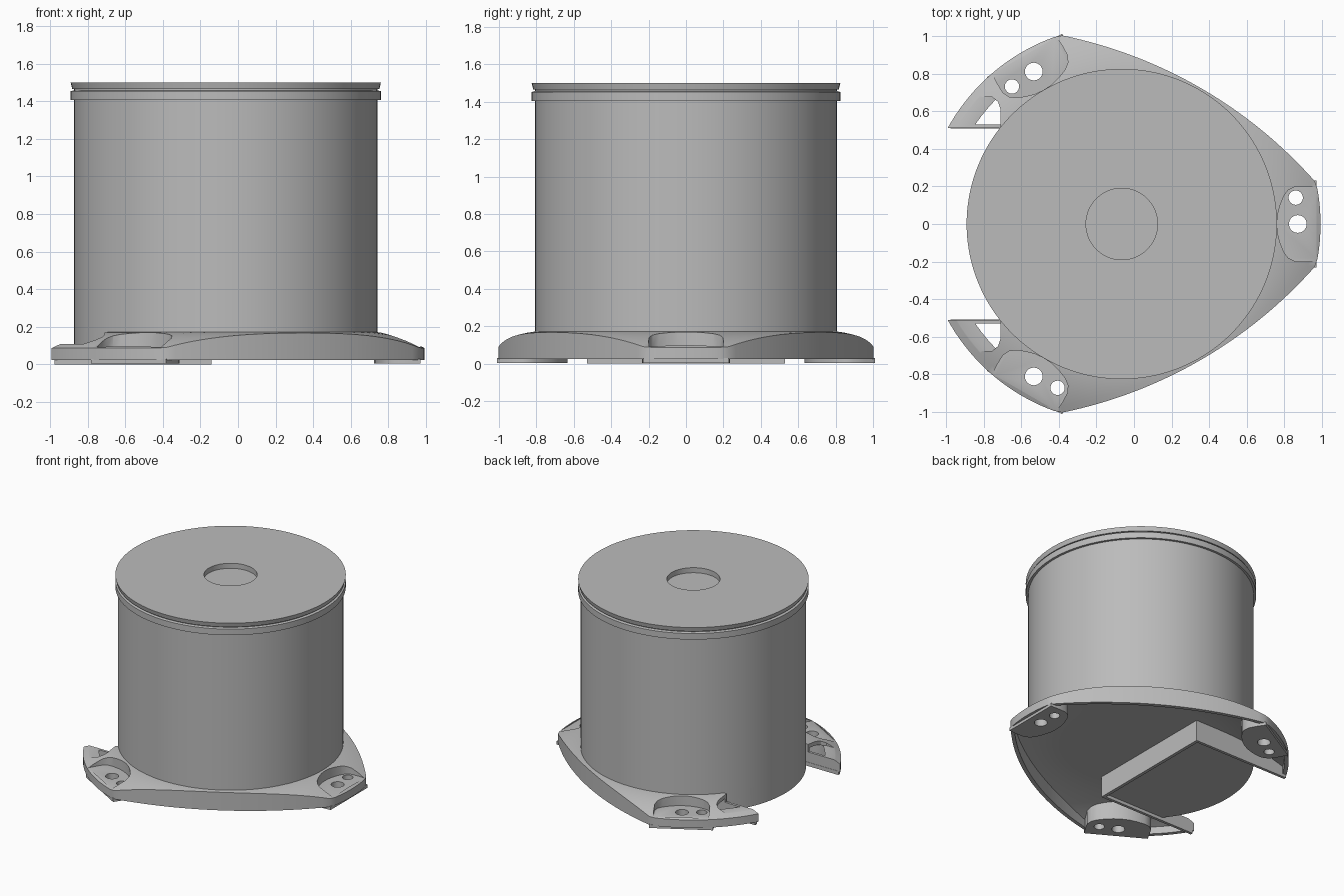
import bpy, bmesh
from math import sin, cos, pi, sqrt, radians

if "Cube" in bpy.data.objects:
    bpy.data.objects.remove(bpy.data.objects["Cube"], do_unlink=True)

CX = -0.065          # axis of the housing
SEG = 144
LOBE_R = 1.057       # outer radius of the mounting lobes

metal = bpy.data.materials.new("plain grey")
metal.use_nodes = True
metal.diffuse_color = (0.5, 0.5, 0.5, 1)
metal.node_tree.nodes["Principled BSDF"].inputs["Base Color"].default_value = (0.5, 0.5, 0.5, 1)


def make(name, bm):
    bmesh.ops.recalc_face_normals(bm, faces=bm.faces)
    mesh = bpy.data.meshes.new(name)
    bm.to_mesh(mesh)
    bm.free()
    mesh.materials.append(metal)
    ob = bpy.data.objects.new(name, mesh)
    ob.location.x = CX
    bpy.context.collection.objects.link(ob)
    return ob


def prism(name, pts, z0, z1, turn=0):
    """Upright extrusion of an outline, turned about the housing axis."""
    bm = bmesh.new()
    c, s = cos(turn), sin(turn)
    low, top = [[bm.verts.new((x * c - y * s, x * s + y * c, z)) for x, y in pts] for z in (z0, z1)]
    bm.faces.new(low[::-1])
    bm.faces.new(top)
    n = len(pts)
    for i in range(n):
        j = (i + 1) % n
        bm.faces.new((low[i], low[j], top[j], top[i]))
    return make(name, bm)


def box(name, x0, x1, y0, y1, z0, z1):
    return prism(name, [(x0, y0), (x1, y0), (x1, y1), (x0, y1)], z0, z1)


def circle(r, x=0, y=0, n=32):
    return [(x + r * cos(2 * pi * i / n), y + r * sin(2 * pi * i / n)) for i in range(n)]


def rings_solid(name, rings):
    """Closed skin over a stack of rings, ends closed with fans."""
    bm = bmesh.new()
    loops = [[bm.verts.new(p) for p in ring] for ring in rings]
    for a, b in zip(loops, loops[1:]):
        for i in range(SEG):
            j = (i + 1) % SEG
            bm.faces.new((a[i], a[j], b[j], b[i]))
    bm.faces.new(loops[0])
    bm.faces.new(loops[-1])
    return make(name, bm)


def lathe(name, profile):
    return rings_solid(name, [[(x, y, z) for x, y in circle(r, n=SEG)] for r, z in profile])


def outline(a):
    """Flange radius at an angle: round lobes joined by two bowed sides."""
    c, rho = -1.614, 2.45
    best = LOBE_R
    for side in (radians(60), radians(-60)):
        d = a - side
        best = min(best, c * cos(d) + sqrt(rho ** 2 - (c * sin(d)) ** 2))
    return best


def domed(name, inset, z0, height, steps=28):
    """Solid over the flange outline with a height that depends on radius."""
    angles = [2 * pi * i / SEG for i in range(SEG)]
    rim = [outline(a) - inset for a in angles]
    rings = [[(r * cos(a), r * sin(a), z0) for a, r in zip(angles, rim)]]
    for k in range(steps, 0, -1):
        t = k / steps
        rings.append([(r * t * cos(a), r * t * sin(a), height(r * t)) for a, r in zip(angles, rim)])
    return rings_solid(name, rings)


def cut(ob, cutters):
    bpy.context.view_layer.objects.active = ob
    for cutter in cutters:
        mod = ob.modifiers.new("cut", "BOOLEAN")
        mod.operation = "DIFFERENCE"
        mod.solver = "EXACT"
        mod.object = cutter
        bpy.ops.object.modifier_apply(modifier=mod.name)


def drop(obs):
    for ob in obs:
        bpy.data.objects.remove(ob, do_unlink=True)


# Rounded seat outline of one mounting lobe
half = [(0.825, 0.0), (0.829, 0.05), (0.842, 0.1), (0.862, 0.15), (0.885, 0.18),
        (0.92, 0.198), (0.98, 0.2), (1.035, 0.197)]
seat = half + [(x, -y) for x, y in half[:0:-1]]
wide_seat = [(1.035 + (x - 1.035) * 1.17, y * 1.17) for x, y in seat]
turns = [0, 2 * pi / 3, -2 * pi / 3]

# Housing: drum, rim band, groove and lid with a shallow round recess
housing = lathe("housing", [
    (0.1, 0.17), (0.807, 0.17), (0.807, 1.405), (0.825, 1.405), (0.825, 1.453),
    (0.806, 1.458), (0.806, 1.466), (0.817, 1.466), (0.825, 1.5),
    (0.19, 1.5), (0.19, 1.46), (0.1, 1.46)])

# Flange: domed plate, hollow below except for the feet and the side tray
flange = domed("flange", 0, 0.025, lambda r: 0.176 - 0.09 * max(0, (r - 0.74) / 0.32) ** 2)
hollow = domed("hollow_cutter", 0.03, -0.1,
               lambda r: 0.165 - 0.085 * max(0, (r - 0.58) / 0.45) ** 2)
keep = [prism("foot_block", wide_seat, -0.3, 0.4, t) for t in turns]
keep.append(box("tray_block", -1.3, -0.075, -0.53, 0.53, -0.3, 0.4))
cut(hollow, keep)

# Open notch outside the drum, lowered tails, seats and bolt holes
notch = box("notch_cutter", -1.3, -0.3, -0.51, 0.51, -0.2, 0.5)
drum = prism("drum_block", circle(0.807, n=SEG), -0.4, 0.7)
cut(notch, [drum])
tails = []
for s in (-1, 1):
    pts = [(-1.2, s * 0.4), (-0.645, s * 0.4), (-0.645, s * 0.61), (-0.658, s * 0.65),
           (-0.69, s * 0.675), (-1.2, s * 0.69)]
    tail = prism("tail_cutter", pts[::s], 0.11, 0.4)
    cut(tail, [drum])
    tails.append(tail)
seats = [prism("seat_cutter", seat, 0.092, 0.4, t) for t in turns]
holes = [prism("hole_cutter", circle(r, x, y), -0.2, 0.5, t)
         for t in turns for x, y, r in ((0.936, 0, 0.047), (0.925, 0.14, 0.038))]
cut(flange, [hollow, notch] + tails + seats + holes)

# Foot pads under the lobes
parts = [housing, flange]
for name, t in zip(("left", "back", "front"), turns):
    pad = prism(name + "_foot_pad", wide_seat, 0.004, 0.03, t)
    cut(pad, holes)
    parts.append(pad)
drop(keep + tails + seats + holes + [hollow, notch, drum])

# Lip around the tray under the housing
parts.append(box("tray_lip_inner", -0.1, -0.075, -0.53, 0.53, 0, 0.03))
parts.append(box("tray_lip_back", -0.91, -0.075, 0.508, 0.53, 0, 0.03))
parts.append(box("tray_lip_front", -0.91, -0.075, -0.53, -0.508, 0, 0.03))

# Smooth curved faces, keep hard edges
bpy.ops.object.select_all(action="DESELECT")
for ob in parts:
    ob.select_set(True)
bpy.context.view_layer.objects.active = housing
bpy.ops.object.shade_smooth_by_angle(angle=radians(30))
